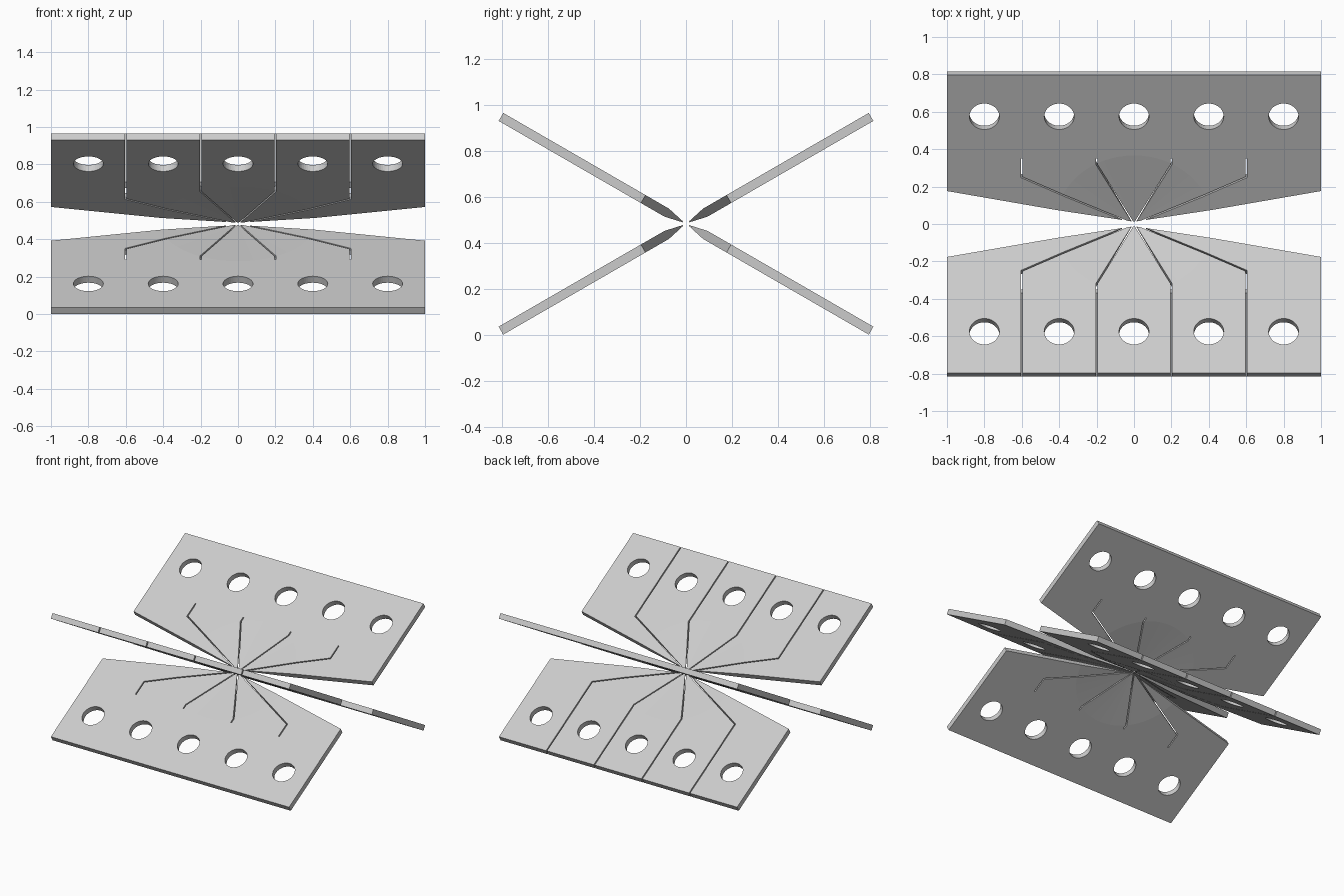
import bpy
import bmesh
from math import atan, cos, sin, pi, radians
from mathutils import Vector

if "Cube" in bpy.data.objects:
    bpy.data.objects.remove(bpy.data.objects["Cube"], do_unlink=True)

HALF = 0.02         # half of the plate thickness
TIP_HALF = 0.002    # half thickness at the pointed tip
TIP = 0.015         # distance of the tip from the centre axis
OUTER = 0.93        # distance of the outer edge from the centre axis
TAPER = 0.42        # radius inside which the plate thins towards the tip
HUB_Z = 0.4825
SLOT = 0.004        # half of the slot width

grey = bpy.data.materials.new("plate grey")
grey.use_nodes = True
colour = (0.6, 0.6, 0.6, 1)
grey.diffuse_color = colour
grey.node_tree.nodes["Principled BSDF"].inputs["Base Color"].default_value = colour


def make_object(name, bm):
    bmesh.ops.recalc_face_normals(bm, faces=bm.faces[:])
    mesh = bpy.data.meshes.new(name)
    bm.to_mesh(mesh)
    bm.free()
    obj = bpy.data.objects.new(name, mesh)
    bpy.context.collection.objects.link(obj)
    return obj


def add_prism(bm, outline, half):
    low, high = ([bm.verts.new((p[0], p[1], s * half)) for p in outline] for s in (-1, 1))
    bm.faces.new(low)
    bm.faces.new(high)
    for i in range(len(outline)):
        j = (i + 1) % len(outline)
        bm.faces.new((low[i], low[j], high[j], high[i]))


def make_blank(name):
    """Plate with a straight outer edge and a conically thinned tip."""
    bm = bmesh.new()
    start, steps = atan(0.2), 28
    angles = [start + (pi - 2 * start) * i / steps for i in range(steps + 1)]
    arc = [(TAPER * cos(a), TIP + TAPER * sin(a)) for a in angles]
    rim = [(-1, TIP + 0.2), (-1, OUTER), (1, OUTER), (1, TIP + 0.2)]
    sides = []
    for s in (-1, 1):
        tip = bm.verts.new((0, TIP, s * TIP_HALF))
        inner = [bm.verts.new((x, y, s * HALF)) for x, y in arc]
        edge = [bm.verts.new((x, y, s * HALF)) for x, y in rim]
        for a, b in zip(inner, inner[1:]):
            bm.faces.new((tip, a, b))
        bm.faces.new(inner + edge)
        sides.append([tip, inner[-1]] + edge + [inner[0]])
    low, high = sides
    for i in range(len(low)):
        j = (i + 1) % len(low)
        bm.faces.new((low[i], low[j], high[j], high[i]))
    return make_object(name, bm)


def slot_outline(bend, end):
    """Ribbon from the centre to the bend, then straight out to the end."""
    first, second = bend.normalized(), Vector((0, 1))
    n1, n2 = (Vector((-d.y, d.x)) for d in (first, second))
    mitre = (n1 + n2) / (1 + n1.dot(n2))
    stop = Vector((bend.x, end))
    left = [n1 * SLOT, bend + mitre * SLOT, stop + n2 * SLOT]
    right = [-n1 * SLOT, bend - mitre * SLOT, stop - n2 * SLOT]
    return left + right[::-1]


def make_cutter(slot_end):
    bm = bmesh.new()
    # Row of bolt holes
    for i in range(-2, 3):
        ring = [2 * pi * k / 40 for k in range(40)]
        add_prism(bm, [(0.4 * i + 0.08 * cos(a), 0.675 + 0.08 * sin(a)) for a in ring], 0.1)
    # Bent slots, mirrored left and right
    for side in (-1, 1):
        for x, y in ((0.2, 0.38), (0.6, 0.3)):
            add_prism(bm, slot_outline(Vector((side * x, y)), slot_end), 0.1)
    cutter = make_object("plate_cutter", bm)
    cutter.hide_render = True
    return cutter


def make_plate(name, angle, slot_end):
    plate = make_blank(name)
    cutter = make_cutter(slot_end)
    cut = plate.modifiers.new("slots and holes", 'BOOLEAN')
    cut.operation = 'DIFFERENCE'
    cut.solver = 'EXACT'
    cut.use_self = True
    cut.object = cutter
    graph = bpy.context.evaluated_depsgraph_get()
    graph.update()
    mesh = bpy.data.meshes.new_from_object(plate.evaluated_get(graph))
    plate.modifiers.clear()
    plate.data = mesh
    bpy.data.objects.remove(cutter, do_unlink=True)
    mesh.materials.clear()
    mesh.materials.append(grey)
    plate.rotation_euler.x = radians(angle)
    plate.location.z = HUB_Z


# Short slots end inside the plate; long ones run through the outer edge
SHORT, LONG = 0.415, 1.0
make_plate("back_upper_plate", 30, SHORT)
make_plate("front_upper_plate", 150, LONG)
make_plate("front_lower_plate", 210, SHORT)
make_plate("back_lower_plate", 330, LONG)
